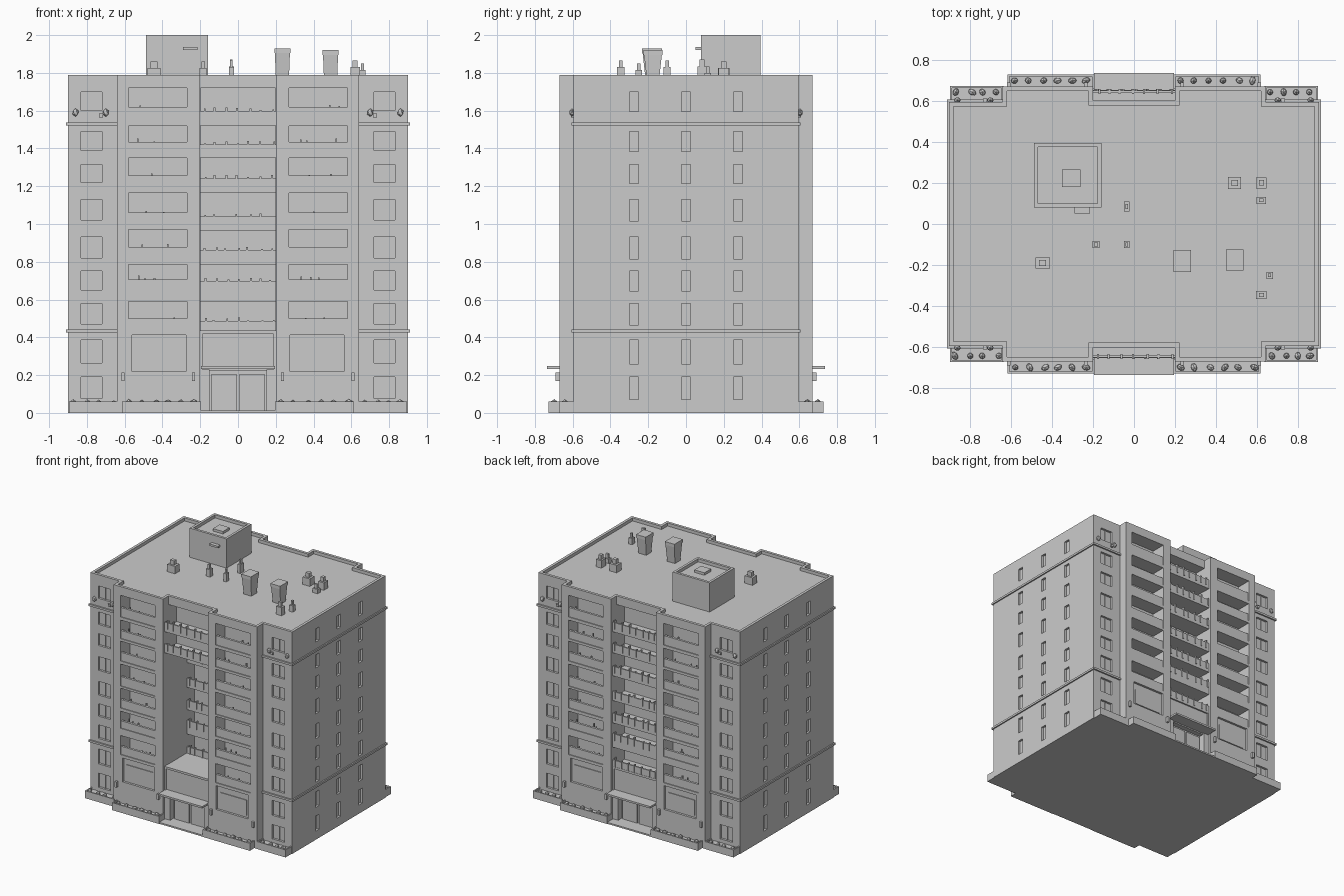
import bpy, bmesh, random
from mathutils import Matrix, Vector

if "Cube" in bpy.data.objects:
    bpy.data.objects.remove(bpy.data.objects["Cube"])

random.seed(4)


def add_box(bm, x0, x1, y0, y1, z0, z1):
    size = (abs(x1 - x0), abs(y1 - y0), abs(z1 - z0))
    mid = Vector(((x0 + x1) / 2, (y0 + y1) / 2, (z0 + z1) / 2))
    bmesh.ops.create_cube(bm, size=1, matrix=Matrix.Translation(mid) @ Matrix.Diagonal((*size, 1)))


def finish(name, bm):
    bmesh.ops.recalc_face_normals(bm, faces=bm.faces)
    me = bpy.data.meshes.new(name)
    bm.to_mesh(me)
    bm.free()
    ob = bpy.data.objects.new(name, me)
    bpy.context.collection.objects.link(ob)
    return ob


def boxes(name, items):
    bm = bmesh.new()
    for b in items:
        add_box(bm, *b)
    return finish(name, bm)


def prism(name, pts, z0, z1):
    bm = bmesh.new()
    f = bm.faces.new([bm.verts.new((x, y, z0)) for x, y in pts])
    ext = bmesh.ops.extrude_face_region(bm, geom=[f])
    bmesh.ops.translate(bm, vec=(0, 0, z1 - z0), verts=[v for v in ext['geom'] if isinstance(v, bmesh.types.BMVert)])
    return finish(name, bm)


def cut(ob, cutter):
    cutter.hide_render = True
    m = ob.modifiers.new('cut', 'BOOLEAN')
    m.operation, m.solver, m.object = 'DIFFERENCE', 'EXACT', cutter
    bpy.context.view_layer.objects.active = ob
    bpy.ops.object.modifier_apply(modifier=m.name)
    bpy.data.objects.remove(cutter)


def outline(d):
    # stepped plan, inset by d, mirrored into four quadrants
    q = [(.9 - d, .595 - d), (.64 - d, .595 - d), (.64 - d, .67 - d), (.2 + d, .67 - d), (.2 + d, .6 - d)]
    q2 = [(-x, y) for x, y in reversed(q)]
    return q + q2 + [(x, -y) for x, y in reversed(q2)] + [(x, -y) for x, y in reversed(q)]


# Floor heights: balcony openings and window openings
BAYS = [(.435, .589), (.647, .785), (.81, .97), (.987, 1.165), (1.19, 1.35), (1.37, 1.52), (1.545, 1.72)]
WINS = [(.075, .19), (.265, .385), (.47, .58), (.65, .75), (.82, .93), (1.02, 1.13), (1.22, 1.315), (1.39, 1.49), (1.6, 1.7)]

# Main body with roof pocket
body = prism('building_body', outline(0), 0, 1.79)
cut(body, prism('roof_cutter', outline(.022), 1.765, 1.9))

# Window and balcony openings
holes = []
for s in (-1, 1):
    for z0, z1 in WINS:
        for m in (-1, 1):
            holes.append((m * .72, m * .83, s * .7, s * .577, z0, z1))
        for y in (-.275, 0, .275):
            holes.append((s * .95, s * .882, y - .024, y + .024, z0 - .005, z1))
    for m in (-1, 1):
        for z0, z1 in BAYS:
            holes.append((m * .27, m * .58, s * .8, s * .55, z0, z1))
        holes.append((m * .275, m * .56, s * .8, s * .652, .22, .412))
holes += [(-.198, .198, .8, .5, .435, 1.72), (-.198, .198, -.8, -.5, 1.37, 1.72),
          (-.198, .198, -.8, -.27, .435, 1.35)]
cut(body, boxes('opening_cutter', holes))

# Window sashes
sashes = []
for s in (-1, 1):
    for z0, z1 in WINS:
        for m in (-1, 1):
            sashes.append((m * .772, m * .778, s * .57, s * .584, z0, z1))
    for m in (-1, 1):
        sashes.append((m * .3, m * .535, s * .64, s * .658, .235, .36))
boxes('window_sashes', sashes)

# Side balcony parapets with glazing posts behind
paras, clutter = [], []
for s in (-1, 1):
    for m in (-1, 1):
        for z0, z1 in BAYS:
            paras.append((m * .265, m * .585, s * .663, s * .645, z0 - .005, z0 + (z1 - z0) * .42))
            for i in range(3):
                x = random.uniform(.32, .54)
                clutter.append((m * x, m * (x + .008), s * .642, s * .632, z0, z0 + random.uniform(.06, .085)))
boxes('balcony_parapets', paras)
boxes('balcony_clutter', clutter)

# Central balconies: slab, low balustrade and irregular posts
slabs, rails, posts = [], [], []
for s in (-1, 1):
    for i, (z0, z1) in enumerate(BAYS):
        deep = s < 0 and i < 5
        front, back = (.37, .26) if deep else (.65, .49)
        if i > 0:
            slabs.append((-.2, .2, s * front, s * back, BAYS[i - 1][1] if i != 3 else z0 - .022, z0))
        rails.append((-.2, .2, s * front, s * (front - .012), z0, z0 + .052))
        for k in range(7):
            x = -.18 + k * .06 + random.uniform(-.012, .012)
            posts.append((x - .005, x + .005, s * (front + .006), s * (front - .018), z0, z0 + random.uniform(.055, .072)))
boxes('central_balcony_slabs', slabs)
boxes('central_balustrades', rails)
boxes('balustrade_posts', posts)

# Cornice bands around the end wings
bands = []
for m in (-1, 1):
    for z in (.425, 1.522):
        bands.append((m * .63, m * .91, -.607, .607, z, z + .016))
boxes('cornice_bands', bands)

# Entrances: jambs, upper panel, canopy, step and door leaves
jambs, canopy, doors, lamps = [], [], [], []
for s in (-1, 1):
    jambs.append((-.2, .2, s * .59, s * .64, .222, .435))
    jambs.append((-.2, .2, s * .59, s * .652, .418, .435))
    for m in (-1, 1):
        jambs.append((m * .15, m * .2, s * .59, s * .65, 0, .23))
        jambs.append((m * .188, m * .2, s * .59, s * .652, .23, .435))
        doors.append((m * .008, m * .14, s * .59, s * .612, .01, .205))
        for x in (.61, .235):
            lamps.append((m * (x - .008), m * (x + .008), s * .66, s * .69, .17, .215))
    canopy.append((-.195, .195, s * .63, s * .735, .232, .247))
    jambs.append((-.2, .2, s * .59, s * .725, 0, .012))
boxes('entrance_surrounds', jambs)
boxes('entrance_canopies', canopy)
boxes('entrance_doors', doors)
boxes('wall_lamps', lamps)

# Planters with rim, and angular shrubs
beds = []
shrubs = bmesh.new()
for s in (-1, 1):
    for m in (-1, 1):
        for x0, x1, y0, y1 in ((.195, .615, .66, .728), (.635, .895, .585, .672)):
            beds.append((m * x0, m * x1, s * y0, s * y1, 0, .046))
            beds.append((m * x0, m * x1, s * (y1 - .01), s * y1, 0, .06))
            for x in (x0, x1 - .01):
                beds.append((m * x, m * (x + .01), s * y0, s * y1, 0, .06))
            n = 6 if x0 < .5 else 4
            for k in range(n):
                x = x0 + (x1 - x0) * (k + .5) / n + random.uniform(-.01, .01)
                mat = (Matrix.Translation((m * x, s * (y1 - .03), .052)) @ Matrix.Rotation(random.uniform(0, 3), 4, 'Z')
                       @ Matrix.Diagonal((random.uniform(.015, .024), .016, random.uniform(.014, .022), 1)))
                bmesh.ops.create_icosphere(shrubs, subdivisions=1, radius=1, matrix=mat)
boxes('planters', beds)

# Window boxes with plants on the top wing floor
wboxes = []
for s in (-1, 1):
    for m in (-1, 1):
        wboxes.append((m * .715, m * .735, s * .59, s * .61, 1.565, 1.585))
        for x in (.7, .86):
            mat = Matrix.Translation((m * x, s * .603, 1.59)) @ Matrix.Diagonal((.018, .015, .022, 1))
            bmesh.ops.create_icosphere(shrubs, subdivisions=1, radius=1, matrix=mat)
boxes('window_boxes', wboxes)
finish('shrubs', shrubs)

# Roof stair house with sunken top, hatch and front lamp ledge
house = boxes('stair_house', [(-.488, -.158, .08, .395, 1.75, 2)])
cut(house, boxes('house_cutter', [(-.468, -.178, .1, .375, 1.975, 2.1)]))
boxes('stair_house_hatch', [(-.35, -.26, .18, .265, 1.97, 1.995)])
boxes('stair_house_ledge', [(-.29, -.215, .05, .085, 1.922, 1.937)])

# Tall chimneys, tapering down from a wide cap
bm = bmesh.new()
for x, y, w, d, z in ((.235, -.18, .08, .1, 1.93), (.49, -.175, .08, .095, 1.92)):
    n = len(bm.verts)
    add_box(bm, x - w / 2, x + w / 2, y - d / 2, y + d / 2, 1.75, z - .02)
    bm.verts.ensure_lookup_table()
    for v in bm.verts[n:]:
        if v.co.z < 1.8:
            v.co.x = x + (v.co.x - x) * .85
            v.co.y = y + (v.co.y - y) * .65
    add_box(bm, x - w / 2 - .003, x + w / 2 + .003, y - d / 2 - .003, y + d / 2 + .003, z - .025, z)
finish('chimneys', bm)

# Small roof vents: body and narrow top
vents = []
for x, y, w, d, z in ((-.445, -.19, .07, .055, 1.86), (-.185, -.1, .036, .036, 1.86), (-.035, -.1, .026, .036, 1.865),
                      (-.035, .085, .026, .05, 1.87), (.49, .2, .064, .06, 1.86), (.62, .2, .05, .055, 1.86),
                      (.62, .115, .045, .035, 1.835), (.62, -.345, .05, .04, 1.865), (.66, -.25, .032, .035, 1.85)):
    h = z - .035
    vents.append((x - w / 2, x + w / 2, y - d / 2, y + d / 2, 1.755, h))
    vents.append((x - w / 4, x + w / 4, y - d / 4, y + d / 4, h, z))
boxes('roof_vents', vents)
